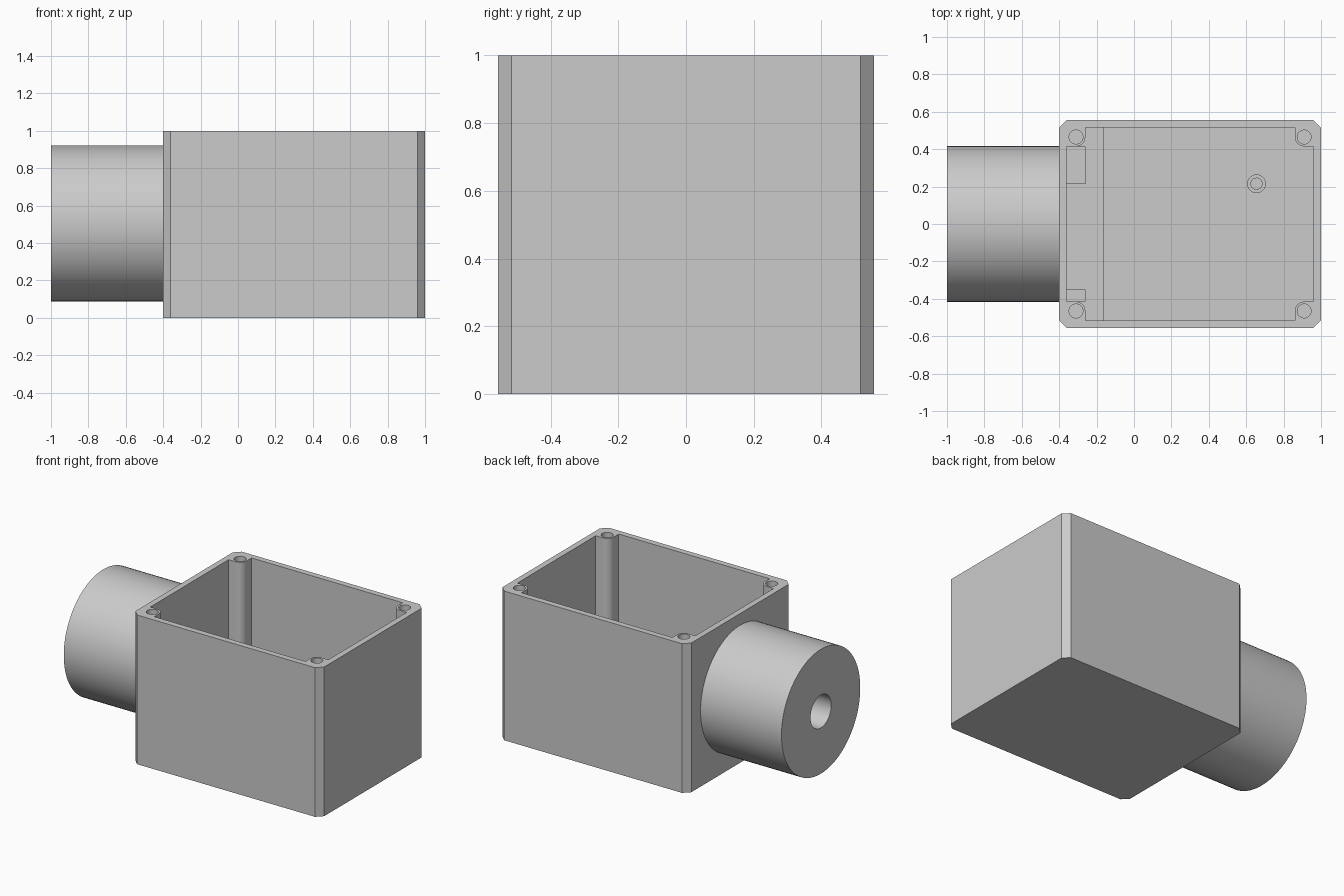
import bpy
import bmesh
import math
from mathutils import Matrix, Vector

if "Cube" in bpy.data.objects:
    bpy.data.objects.remove(bpy.data.objects["Cube"], do_unlink=True)

grey = bpy.data.materials.new("plain grey")
grey.use_nodes = True
grey.diffuse_color = (0.6, 0.6, 0.6, 1)
grey.node_tree.nodes["Principled BSDF"].inputs["Base Color"].default_value = (0.6, 0.6, 0.6, 1)

LEFT, RIGHT, HALF_Y, TOP = -0.4, 1.0, 0.555, 1.0
WALL, CHAMFER, POST = 0.04, 0.04, 0.05
MID_X = (LEFT + RIGHT) / 2
IN_X, IN_Y = (RIGHT - LEFT) / 2 - WALL, HALF_Y - WALL
AXIS_Z = 0.505
CORNERS = [(1, 1), (-1, 1), (-1, -1), (1, -1)]


def make_object(name, bm):
    bmesh.ops.recalc_face_normals(bm, faces=bm.faces)
    mesh = bpy.data.meshes.new(name)
    bm.to_mesh(mesh)
    bm.free()
    mesh.materials.append(grey)
    obj = bpy.data.objects.new(name, mesh)
    bpy.context.collection.objects.link(obj)
    return obj


def prism(name, outline, z0, z1):
    bm = bmesh.new()
    face = bm.faces.new([bm.verts.new((x, y, z0)) for x, y in outline])
    top = bmesh.ops.extrude_face_region(bm, geom=[face])["geom"]
    verts = [v for v in top if isinstance(v, bmesh.types.BMVert)]
    bmesh.ops.translate(bm, verts=verts, vec=(0, 0, z1 - z0))
    return make_object(name, bm)


def box(name, x0, x1, y0, y1, z0, z1):
    return prism(name, [(x0, y0), (x1, y0), (x1, y1), (x0, y1)], z0, z1)


def cylinder(name, radius, start, end, segments=48):
    start, end = Vector(start), Vector(end)
    turn = (end - start).to_track_quat("Z", "Y").to_matrix().to_4x4()
    bm = bmesh.new()
    bmesh.ops.create_cone(bm, cap_ends=True, segments=segments, radius1=radius, radius2=radius,
                          depth=(end - start).length,
                          matrix=Matrix.Translation((start + end) / 2) @ turn)
    return make_object(name, bm)


def activate(obj):
    bpy.ops.object.select_all(action="DESELECT")
    obj.select_set(True)
    bpy.context.view_layer.objects.active = obj


def cut(obj, cutter):
    activate(obj)
    mod = obj.modifiers.new("cut", "BOOLEAN")
    mod.operation = "DIFFERENCE"
    mod.solver = "EXACT"
    mod.object = cutter
    bpy.ops.object.modifier_apply(modifier=mod.name)


def discard(obj):
    bpy.data.objects.remove(obj, do_unlink=True)


# Outlines of the chamfered shell and of the cavity around its corner posts
shell_outline, cavity_outline = [], []
for sx, sy in CORNERS:
    ox, oy = (RIGHT - LEFT) / 2, HALF_Y
    pair = [(MID_X + sx * ox, sy * (oy - CHAMFER)), (MID_X + sx * (ox - CHAMFER), sy * oy)]
    cx, cy = IN_X - POST, IN_Y - POST
    notch = [(MID_X + sx * IN_X, sy * (cy - POST))]
    for i in range(9):
        a = math.pi / 2 * i / 8
        notch.append((MID_X + sx * (cx - POST * math.sin(a)), sy * (cy - POST * math.cos(a))))
    notch.append((MID_X + sx * (cx - POST), sy * IN_Y))
    if sx * sy < 0:
        pair.reverse()
        notch.reverse()
    shell_outline += pair
    cavity_outline += notch

# Housing: open box with four drilled corner posts
housing = prism("housing", shell_outline, 0, TOP)
cavity = prism("cavity_cutter", cavity_outline, WALL, TOP + 0.1)
cut(housing, cavity)
discard(cavity)
for sx, sy in CORNERS:
    x, y = MID_X + sx * (IN_X - POST), sy * (IN_Y - POST)
    drill = cylinder("screw_cutter", 0.037, (x, y, TOP - 0.3), (x, y, TOP + 0.1), 32)
    cut(housing, drill)
    discard(drill)

# Round barrel on the side, bored through into the housing
barrel = cylinder("barrel", 0.417, (-1, 0, AXIS_Z), (LEFT, 0, AXIS_Z), 96)
bore = cylinder("bore_cutter", 0.11, (-1.1, 0, AXIS_Z), (LEFT + 0.1, 0, AXIS_Z))
cut(barrel, bore)
cut(housing, bore)
discard(bore)

# Raised floor step and the two support blocks beside the barrel wall
inner_left = LEFT + WALL
box("floor_step", inner_left, -0.16, -IN_Y, IN_Y, WALL, 0.1)
box("back_support", inner_left, -0.26, 0.215, IN_Y - 2 * POST, 0.1, 0.3)
box("front_support", inner_left, -0.26, POST * 2 - IN_Y, -0.35, 0.1, 0.3)

# Small hollow stand-off on the floor
standoff = cylinder("standoff", 0.05, (0.655, 0.215, WALL), (0.655, 0.215, 0.15), 32)
drill = cylinder("standoff_cutter", 0.03, (0.655, 0.215, 0.06), (0.655, 0.215, 0.3), 32)
cut(standoff, drill)
discard(drill)

for obj in (housing, barrel, standoff):
    activate(obj)
    bpy.ops.object.shade_smooth_by_angle(angle=math.radians(30))
